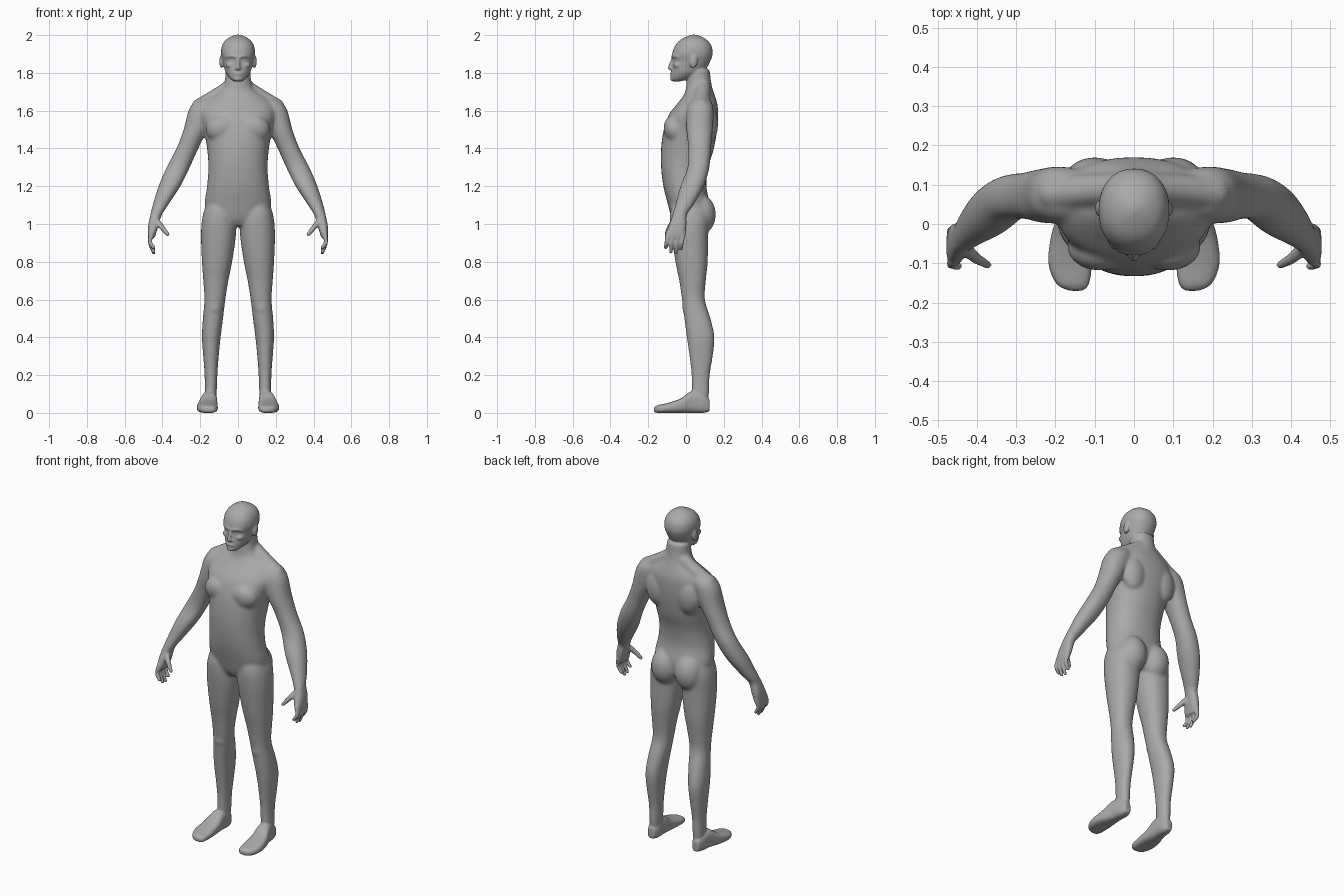
import bpy, bmesh
from math import sin, cos, pi, copysign
from mathutils import Matrix, Vector

if "Cube" in bpy.data.objects:
    bpy.data.objects.remove(bpy.data.objects["Cube"])

SIDES = (1, -1)

skin = bpy.data.materials.new("grey skin")
skin.use_nodes = True
GREY = (0.4, 0.4, 0.4, 1)
skin.diffuse_color = GREY
skin.node_tree.nodes["Principled BSDF"].inputs["Base Color"].default_value = GREY


def spline(rows, steps=4):
    """Pass a smooth curve through rows of any length."""
    rows = [Vector(r) for r in rows]
    padded = [rows[0]] + rows + [rows[-1]]
    out = []
    for a, b, c, d in zip(padded, padded[1:], padded[2:], padded[3:]):
        for i in range(steps):
            t = i / steps
            out.append(b + (c - a) * (t / 2)
                       + (a * 2 - b * 5 + c * 4 - d) * (t * t / 2)
                       + (b * 3 - a - c * 3 + d) * (t ** 3 / 2))
    return out + [rows[-1]]


def skin_rings(bm, rings):
    rings = [[bm.verts.new(p) for p in ring] for ring in rings]
    n = len(rings[0])
    for lower, upper in zip(rings, rings[1:]):
        for i in range(n):
            j = (i + 1) % n
            bm.faces.new((lower[i], lower[j], upper[j], upper[i]))
    bm.faces.new(rings[0])
    bm.faces.new(rings[-1])


def loft(bm, rows, side=1, along="z", power=2.2, count=32):
    """Rows: station, x range, then y range (or z range along y)."""
    def soft(v):
        return copysign(abs(v) ** (2 / power), v)
    rings = []
    for s, x0, x1, b0, b1 in spline(rows):
        ring = []
        for k in range(count):
            a = 2 * pi * k / count
            x = side * ((x0 + x1) / 2 + (x1 - x0) / 2 * soft(cos(a)))
            b = (b0 + b1) / 2 + (b1 - b0) / 2 * soft(sin(a))
            ring.append((x, b, s) if along == "z" else (x, s, b))
        rings.append(ring)
    skin_rings(bm, rings)


def centred(rows):
    return [(z, -w, w, y0, y1) for z, w, y0, y1 in rows]


def blob(bm, centre, radii, side=1, tilt=0):
    x, y, z = centre
    m = (Matrix.Translation((side * x, y, z)) @ Matrix.Rotation(tilt, 4, "X")
         @ Matrix.Diagonal((*radii, 1)))
    bmesh.ops.create_uvsphere(bm, u_segments=24, v_segments=16, radius=1, matrix=m)


def tube(bm, points, r0, r1, side=1):
    """Tapered round tube with ball ends."""
    path = spline([(side * x, y, z) for x, y, z in points])
    rings = []
    for i, p in enumerate(path):
        d = path[min(i + 1, len(path) - 1)] - path[max(i - 1, 0)]
        q = d.to_track_quat("Z", "Y")
        r = r0 + (r1 - r0) * i / (len(path) - 1)
        rings.append([p + q @ Vector((r * cos(k * pi / 6), r * sin(k * pi / 6), 0))
                      for k in range(12)])
    skin_rings(bm, rings)
    for p, r in ((path[0], r0), (path[-1], r1)):
        blob(bm, p, (r, r, r))


def fuse(bm, name, voxel, passes):
    """Merge the overlapping parts into one smooth mesh."""
    bmesh.ops.recalc_face_normals(bm, faces=bm.faces)
    raw = bpy.data.meshes.new(name)
    bm.to_mesh(raw)
    bm.free()
    ob = bpy.data.objects.new(name, raw)
    bpy.context.collection.objects.link(ob)
    remesh = ob.modifiers.new("fuse", "REMESH")
    remesh.mode = "VOXEL"
    remesh.voxel_size = voxel
    soften = ob.modifiers.new("soften", "SMOOTH")
    soften.factor = 0.5
    soften.iterations = passes
    graph = bpy.context.evaluated_depsgraph_get()
    mesh = bpy.data.meshes.new_from_object(ob.evaluated_get(graph))
    ob.modifiers.clear()
    ob.data = mesh
    return ob


# Torso and neck
bm = bmesh.new()
loft(bm, centred([
    (.99, .06, -.05, .07), (1.03, .14, -.075, .11), (1.1, .176, -.095, .125),
    (1.2, .164, -.12, .108), (1.3, .157, -.132, .118), (1.4, .164, -.132, .148),
    (1.5, .182, -.118, .165), (1.58, .2, -.09, .17), (1.63, .19, -.052, .167),
    (1.67, .15, -.02, .156), (1.7, .1, -.004, .146), (1.74, .072, .002, .135),
    (1.82, .066, .01, .125)]))

for s in SIDES:
    # Shoulder to wrist
    loft(bm, [
        (1.675, .1, .17, .05, .11), (1.645, .1, .228, .02, .135),
        (1.6, .11, .262, .004, .146), (1.5, .16, .288, .002, .142),
        (1.4, .21, .326, .012, .132), (1.3, .255, .378, .008, .124),
        (1.2, .305, .421, -.03, .095), (1.1, .37, .452, -.057, .04),
        (1.05, .402, .464, -.072, .006), (1.0, .418, .474, -.08, 0)], s)
    # Thigh, calf and ankle
    loft(bm, [
        (1.12, .03, .16, -.07, .1), (1.05, .015, .186, -.085, .125),
        (.95, .01, .196, -.078, .118), (.8, .031, .191, -.056, .115),
        (.7, .051, .184, -.036, .105), (.6, .067, .178, -.021, .1),
        (.5, .079, .186, -.009, .13), (.4, .092, .191, .004, .151),
        (.3, .102, .184, .018, .142), (.2, .109, .177, .029, .126),
        (.1, .113, .175, .03, .122), (.04, .118, .172, .03, .112)], s)
    # Muscle masses: buttock, chest, shoulder blade, collar and kneecap
    blob(bm, (.078, .078, 1.05), (.082, .08, .105), s)
    blob(bm, (.085, -.06, 1.5), (.085, .058, .075), s, .25)
    blob(bm, (.1, .115, 1.53), (.075, .055, .11), s)
    tube(bm, [(.05, .09, 1.72), (.12, .085, 1.672), (.2, .078, 1.622)], .04, .045, s)
    blob(bm, (.125, .015, .56), (.04, .035, .05), s)
core = fuse(bm, "body_core", .008, 8)

# Head
bm = bmesh.new()
bm.from_mesh(core.data)
bpy.data.objects.remove(core)
loft(bm, centred([
    (1.755, .022, -.07, -.03), (1.77, .042, -.079, .02), (1.8, .064, -.077, .085),
    (1.83, .074, -.074, .112), (1.865, .082, -.069, .13), (1.9, .09, -.073, .141),
    (1.94, .086, -.06, .136), (1.97, .069, -.036, .116), (1.99, .042, -.002, .086),
    (2.002, .01, .03, .052)]))

# Nose, lips and chin
tube(bm, [(0, -.066, 1.878), (0, -.078, 1.85), (0, -.084, 1.826)], .009, .012)
blob(bm, (0, -.074, 1.822), (.019, .013, .009))
blob(bm, (0, -.076, 1.797), (.026, .009, .005))
blob(bm, (0, -.074, 1.786), (.023, .009, .005))
blob(bm, (0, -.07, 1.768), (.024, .014, .012))

for s in SIDES:
    # Brow, cheek and ear
    tube(bm, [(.01, -.071, 1.884), (.035, -.065, 1.89), (.06, -.043, 1.884)], .009, .008, s)
    blob(bm, (.042, -.045, 1.84), (.024, .022, .016), s)
    blob(bm, (.087, .04, 1.86), (.012, .021, .035), s, -.15)

    # Foot
    loft(bm, [
        (-.17, .13, .165, .006, .028), (-.152, .114, .198, 0, .04),
        (-.1, .107, .218, 0, .052), (-.03, .108, .211, 0, .075),
        (.03, .111, .193, 0, .115), (.09, .113, .181, 0, .1),
        (.125, .128, .168, .008, .07)], s, "y", 2.8)

    # Palm, fingers and thumb
    loft(bm, [
        (1.06, .41, .46, -.065, 0), (1.0, .42, .474, -.088, .002),
        (.95, .434, .478, -.105, -.003), (.925, .442, .476, -.105, -.01)], s, "z", 2.6)
    for i, tip in enumerate((.865, .842, .838, .858)):
        y = -.095 + .027 * i
        tube(bm, [(.458, y, .95), (.466, y - .008, .905), (.446, y - .012, tip + .01)],
             .0135, .0095, s)
    tube(bm, [(.435, -.055, 1.02), (.405, -.085, .985), (.372, -.104, .945)], .019, .01, s)

body = fuse(bm, "body", .0055, 3)
body.data.materials.clear()
body.data.materials.append(skin)
body.data.polygons.foreach_set("material_index", [0] * len(body.data.polygons))
body.data.polygons.foreach_set("use_smooth", [True] * len(body.data.polygons))
body.data.update()
